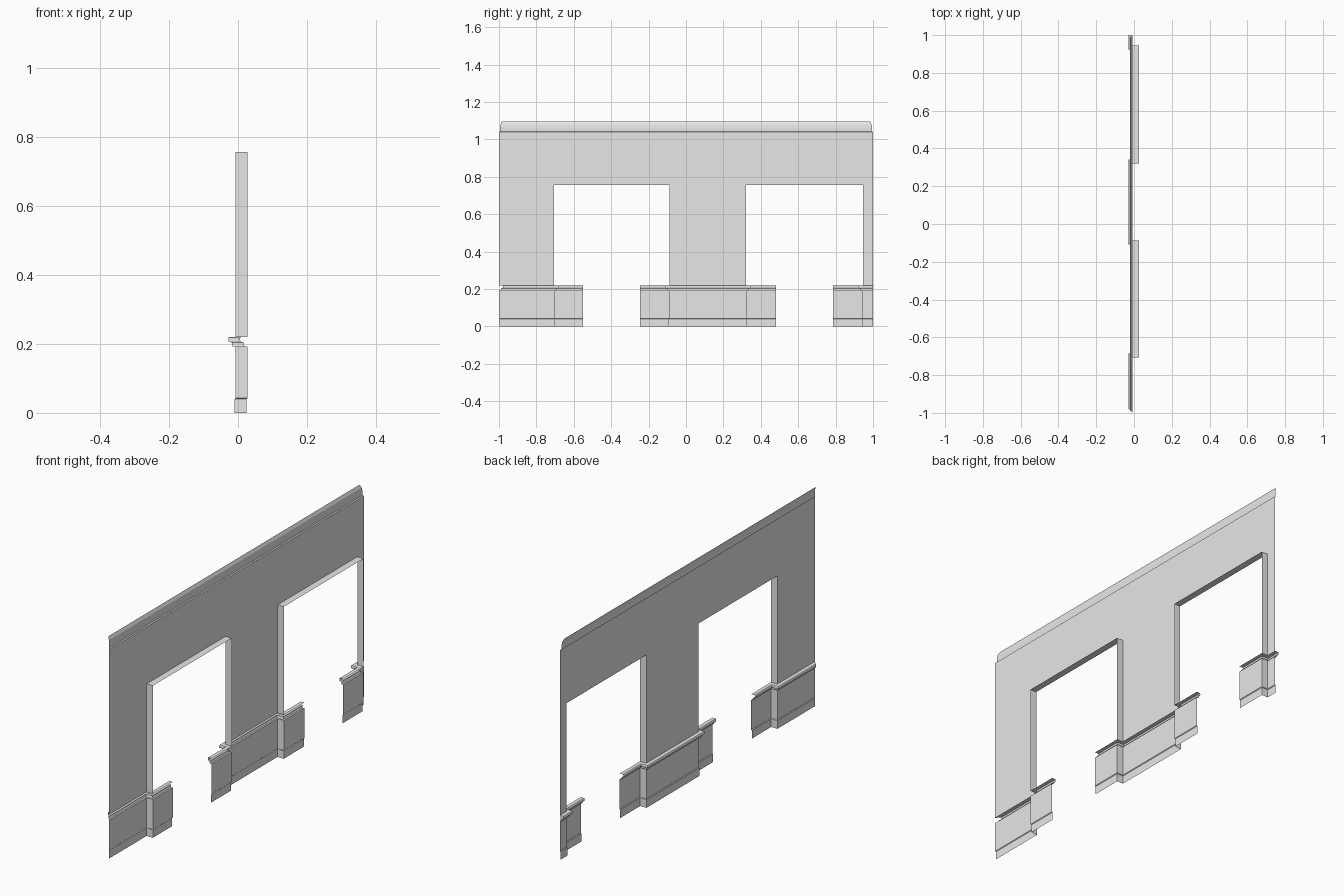
import bpy
from mathutils import Vector

cube = bpy.data.objects.get("Cube")
if cube:
    bpy.data.objects.remove(cube, do_unlink=True)

plaster = bpy.data.materials.new("grey_plaster")
plaster.use_nodes = True
plaster.diffuse_color = (0.8, 0.8, 0.8, 1)
plaster.node_tree.nodes["Principled BSDF"].inputs["Base Color"].default_value = (0.8, 0.8, 0.8, 1)

WALL, RECESS = -0.007, 0.0275          # x of the wall face and of the recessed panels
RAIL_Z, HEAD_Z, CORNICE_Z = 0.22, 0.757, 1.04
OPENINGS = [(-0.706, -0.088), (0.321, 0.946)]


def add_object(name, verts, faces):
    mesh = bpy.data.meshes.new(name)
    mesh.from_pydata(verts, [], faces)
    mesh.materials.append(plaster)
    obj = bpy.data.objects.new(name, mesh)
    bpy.context.collection.objects.link(obj)
    return obj


def sweep(name, path, profile, start_mitre=0, end_mitre=0):
    """Run an (offset, z) profile along a right-angled (x, y) path with mitred corners."""
    pts = [Vector(p) for p in path]
    normals = []
    for a, b in zip(pts, pts[1:]):
        d = (b - a).normalized()
        normals.append(Vector((-d.y, d.x)))
    offsets = [normals[0] + Vector((0, start_mitre))]
    offsets += [a + b for a, b in zip(normals, normals[1:])]
    offsets.append(normals[-1] + Vector((0, end_mitre)))
    verts = [(p.x + o.x * d, p.y + o.y * d, z)
             for p, o in zip(pts, offsets) for d, z in profile]
    n = len(profile)
    faces = [(i * n + j, i * n + j + 1, (i + 1) * n + j + 1, (i + 1) * n + j)
             for i in range(len(pts) - 1) for j in range(n - 1)]
    return add_object(name, verts, faces)


# Upper wall with two square-headed openings
outline = [(-1, CORNICE_Z), (-1, RAIL_Z)]
for a, b in OPENINGS:
    outline += [(a, RAIL_Z), (a, HEAD_Z), (b, HEAD_Z), (b, RAIL_Z)]
outline += [(1, RAIL_Z), (1, CORNICE_Z)]
add_object("upper_wall", [(WALL, y, z) for y, z in outline], [tuple(range(len(outline)))])

# Reveals lining the sides and head of each opening
for side, (a, b) in zip(("near", "far"), OPENINGS):
    edge = [(a, RAIL_Z), (a, HEAD_Z), (b, HEAD_Z), (b, RAIL_Z)]
    verts = [(x, y, z) for y, z in edge for x in (WALL, RECESS)]
    add_object(side + "_opening_reveal", verts,
               [(i, i + 1, i + 3, i + 2) for i in (0, 2, 4)])

# Dado panels with skirting, and the rail capping them
(a1, b1), (a2, b2) = OPENINGS
runs = {
    "near": [(WALL, -1), (WALL, a1), (RECESS, a1), (RECESS, -0.551)],
    "middle": [(RECESS, -0.246), (RECESS, b1), (WALL, b1),
               (WALL, a2), (RECESS, a2), (RECESS, 0.481)],
    "far": [(RECESS, 0.786), (RECESS, b2), (WALL, b2), (WALL, 1)],
}
dado = [(0.003, 0), (0.003, 0.04), (0, 0.043), (0, 0.192)]
rail = [(0, 0.192), (0.008, 0.192), (0.0105, 0.197), (0.0105, 0.204),
        (0.019, 0.206), (0.021, 0.21), (0.021, 0.217), (0.019, RAIL_Z), (0, RAIL_Z)]
for name, path in runs.items():
    mitre = 1 if name == "near" else 0
    sweep(name + "_dado_panel", path, dado, mitre)
    sweep(name + "_dado_rail", path, rail, mitre)

# Cornice along the top, mitred at both ends
cornice = [(0, CORNICE_Z), (0.006, 1.042), (0.006, 1.065), (0.008, 1.08), (0.015, 1.096)]
sweep("cornice", [(WALL, -1), (WALL, 1)], cornice, 1, -1)
